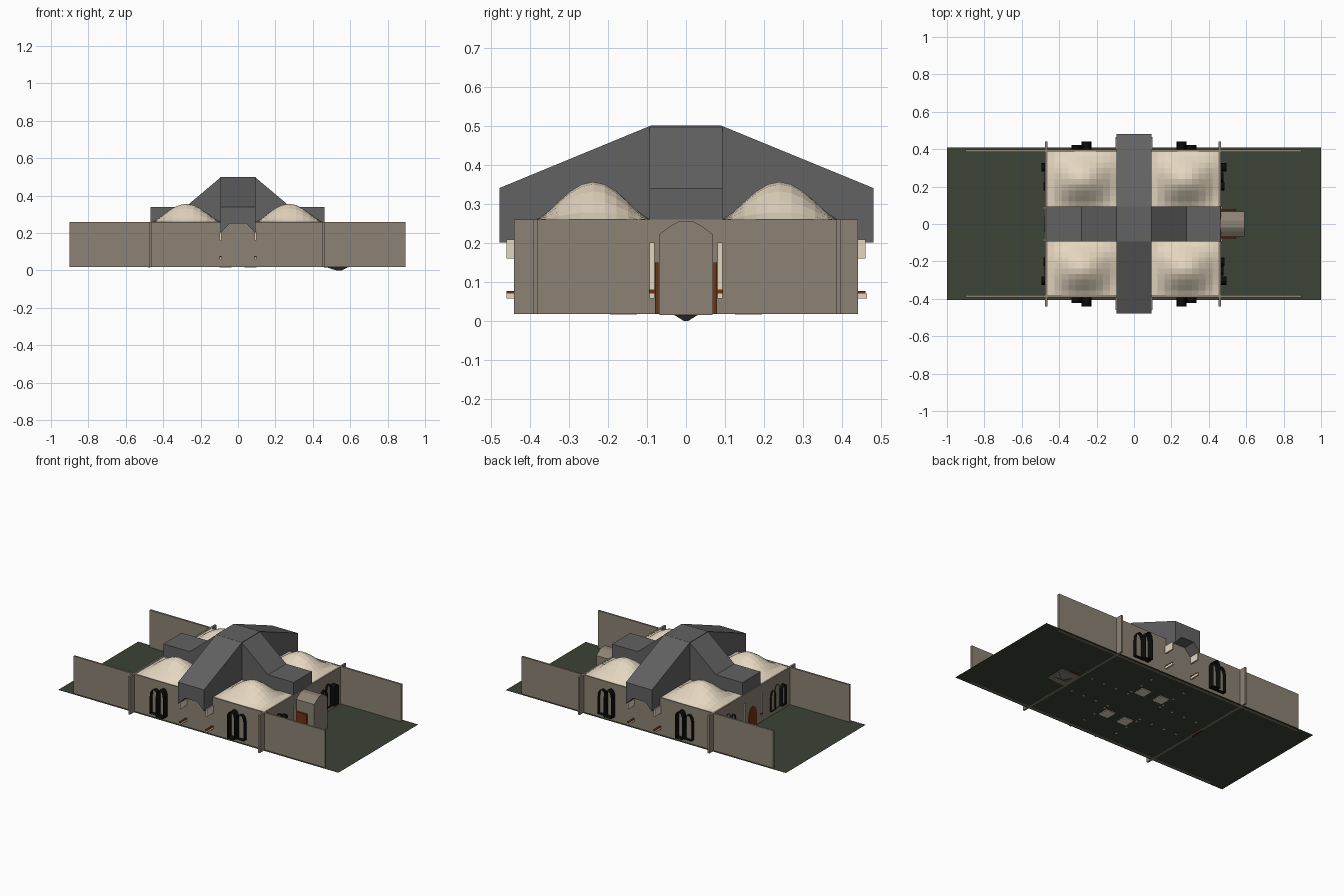
import bpy, bmesh, math

if "Cube" in bpy.data.objects:
    bpy.data.objects.remove(bpy.data.objects["Cube"])

def material(name, r, g, b):
    m = bpy.data.materials.new(name)
    m.diffuse_color = [((c / 255 + 0.055) / 1.055) ** 2.4 for c in (r, g, b)] + [1]
    m.use_nodes = True
    m.node_tree.nodes["Principled BSDF"].inputs["Base Color"].default_value = m.diffuse_color
    return m

STONE = material("taupe stone", 140, 130, 115)
CREAM = material("cream plaster", 228, 214, 192)
SLATE = material("grey slate", 98, 98, 98)
GRASS = material("dark green ground", 60, 67, 54)
BLACK = material("black window", 10, 11, 10)
WOOD = material("red brown wood", 112, 50, 20)

def mesh_object(name, verts, faces, mat, recalc=True):
    me = bpy.data.meshes.new(name)
    me.from_pydata(verts, [], faces)
    if recalc:
        bm = bmesh.new()
        bm.from_mesh(me)
        bmesh.ops.recalc_face_normals(bm, faces=bm.faces)
        bm.to_mesh(me)
        bm.free()
    me.materials.append(mat)
    ob = bpy.data.objects.new(name, me)
    bpy.context.collection.objects.link(ob)
    return ob

def box(name, x0, x1, y0, y1, z0, z1, mat):
    v = [(x, y, z) for x in (x0, x1) for y in (y0, y1) for z in (z0, z1)]
    f = [(0, 1, 3, 2), (4, 6, 7, 5), (0, 4, 5, 1), (2, 3, 7, 6), (0, 2, 6, 4), (1, 5, 7, 3)]
    return mesh_object(name, v, f, mat)

def loft(name, rings, mat, caps=True):
    """Skin between closed rings of equal point count."""
    n = len(rings[0])
    verts = [p for r in rings for p in r]
    faces = [(k * n + i, k * n + (i + 1) % n, (k + 1) * n + (i + 1) % n, (k + 1) * n + i)
             for k in range(len(rings) - 1) for i in range(n)]
    if caps:
        faces += [tuple(range(n)), tuple(range((len(rings) - 1) * n, len(rings) * n))]
    return mesh_object(name, verts, faces, mat)

def on_side(axis, sign, u, d, z):
    """Point u along a facade and d out from the centre."""
    return (u, sign * d, z) if axis == 'y' else (sign * d, u, z)

# ground and walls
G = 0.02
mesh_object("ground", [(-1, -.405, G), (1, -.405, G), (1, .41, G), (-1, .41, G)],
            [(0, 1, 2, 3)], GRASS, False)
box("front_wall", -.9, .895, -.392, -.38, .017, .26, STONE)
box("back_wall", -.9, .895, .385, .397, .017, .26, STONE)
box("left_cross_wall", -.475, -.463, -.44, .44, .017, .26, STONE)
box("right_cross_wall", .452, .464, -.44, .44, .017, .26, STONE)

# crossing roof: each arm has an arched underside
def arm(name, axis, stations):
    rings = []
    for d, top in stations:
        prof = [(-.093, .2), (-.045, .25), (.045, .25), (.093, .2), (.093, top), (-.093, top)]
        rings.append([on_side(axis, 1, u, d, z) for u, z in prof])
    loft(name, rings, SLATE)

arm("long_roof", 'y', [(-.478, .34), (-.09, .5), (.09, .5), (.48, .34)])
arm("cross_roof", 'x', [(-.468, .34), (-.28, .34), (-.09, .4995), (.09, .4995),
                        (.28, .34), (.463, .34)])

# four bell shaped vaults
def vault(name, x0, x1, y0, y1, n=10):
    bell = lambda t: max(0, math.cos(math.pi / 2 * abs(t))) ** 1.35
    verts, faces = [], []
    for i in range(n + 1):
        for j in range(n + 1):
            u, v = 2 * i / n - 1, 2 * j / n - 1
            verts.append((x0 + (x1 - x0) * i / n, y0 + (y1 - y0) * j / n,
                          .258 + .098 * bell(u) * bell(v)))
    for i in range(n):
        for j in range(n):
            a = i * (n + 1) + j
            faces.append((a, a + n + 1, a + n + 2, a + 1))
    mesh_object(name, verts, faces, CREAM, False)

for x0, x1, xs in ((-.463, -.09, "left"), (.09, .455, "right")):
    for y0, y1, ys in ((-.385, -.09, "front"), (.09, .39, "back")):
        vault(f"vault_{ys}_{xs}", x0, x1, y0, y1)

# pointed arches: thin sleeves standing out from the walls
def arch_points(u0, u1, z0, z1):
    w, spring, m = u1 - u0, z1 - .9 * (u1 - u0), (u0 + u1) / 2
    left = [(u0 + w / 2 * t * t, spring + (z1 - spring) * math.sin(t * math.pi / 2))
            for t in (0, .35, .65, .85)]
    right = [(2 * m - u, z) for u, z in reversed(left)]
    return [(u0, z0)] + left + [(m, z1)] + right + [(u1, z0)]

def sleeve(name, axis, sign, u0, u1, z0, z1, d0, d1, mat, caps=False):
    pts = arch_points(u0, u1, z0, z1)
    loft(name, [[on_side(axis, sign, u, d, z) for u, z in pts] for d in (d0, d1)], mat, caps)

for s in (-1, 1):
    for m in (-1, 1):
        for a, b, top, out in ((.228, .28, .225, .44), (.28, .335, .21, .422)):
            u0, u1 = sorted((m * a, m * b))
            sleeve("facade_window", 'y', s, u0, u1, .05, top, .388, out, BLACK)
        for a, b, top, out in ((.18, .225, .18, .485), (.225, .275, .2, .478),
                               (.28, .325, .185, .495)):
            u0, u1 = sorted((m * a, m * b))
            sleeve("end_window", 'x', s, u0, u1, .05, top, .462, out, BLACK)

# column capitals and footings beside each gable
for s, n in ((-1, "front"), (1, "back")):
    for x in (-.094, .094):
        y0, y1 = sorted((s * .39, s * .46))
        box(f"{n}_capital", x - .005, x + .005, y0, y1, .16, .208, CREAM)
        box(f"{n}_footing", x - .005, x + .005, y0, y1 + (.004 if s > 0 else 0), .057, .07, CREAM)
        box(f"{n}_footing_cap", x - .006, x + .006, y0, y1, .07, .076, WOOD)
for x0, x1 in ((-.481, -.47), (.46, .47)):
    for y in (-.087, .087):
        box("end_column", x0, x1, y - .006, y + .006, .057, .2, CREAM)
        box("end_column_ring", x0 - .001, x1 + .001, y - .008, y + .008, .07, .08, WOOD)

# porch with its open door leaves and sunken pit
porch = [(-.068, .015), (-.068, .222), (-.04, .243), (-.018, .255),
         (.018, .255), (.04, .243), (.068, .222), (.068, .015)]
loft("porch", [[(x, y, z) for y, z in porch] for x in (.46, .592)], STONE)
for s in (-1, 1):
    y0, y1 = sorted((s * .07, s * .08))
    box("door_leaf", .464, .545, y0, y1, .017, .15, WOOD)
loft("porch_pit", [[(.47, -.035, .018), (.592, -.035, .018), (.592, .035, .018), (.47, .035, .018)],
                   [(.525, -.006, 0), (.555, -.006, 0), (.555, .006, 0), (.525, .006, 0)]], SLATE)

# rear door on the left end
sleeve("rear_door", 'x', -1, -.042, .042, .015, .155, .47, .479, WOOD, True)

# pier bases and column feet showing under the ground
for x in (-.067, .067):
    for y in (-.16, .16):
        box("pier_base", x - .033, x + .033, y - .035, y + .035, .016, .03, CREAM)
for k in range(4):
    for s in (-1, 1):
        for t in (-1, 1):
            d = .12 + .09 * k
            box("column_foot", s * d - .005, s * d + .005, t * .09 - .005, t * .09 + .005,
                .017, .2, CREAM)
            if d < .37:
                box("column_foot", t * .12 - .005, t * .12 + .005, s * d - .005, s * d + .005,
                    .017, .2, CREAM)
